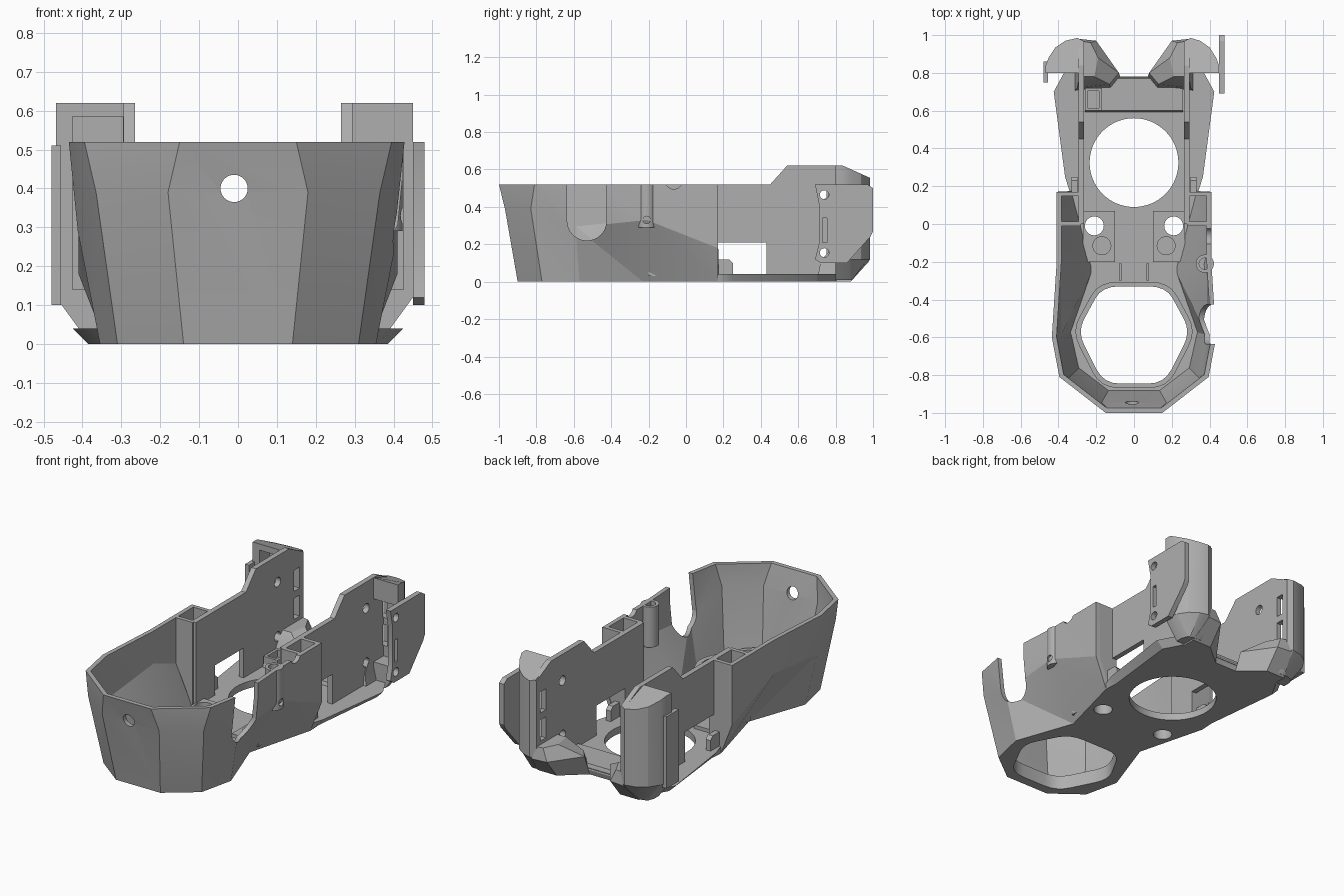
import bpy, bmesh, math
from mathutils import Vector

cube = bpy.data.objects.get("Cube")
if cube:
    bpy.data.objects.remove(cube)

grey = bpy.data.materials.new("plain grey")
grey.use_nodes = True
grey.diffuse_color = (0.43, 0.43, 0.43, 1)
grey.node_tree.nodes["Principled BSDF"].inputs["Base Color"].default_value = (0.43, 0.43, 0.43, 1)
parts = []


def add(name, verts, faces, recalc=True):
    bm = bmesh.new()
    vs = [bm.verts.new(v) for v in verts]
    for f in faces:
        bm.faces.new([vs[i] for i in f])
    if recalc:
        bmesh.ops.recalc_face_normals(bm, faces=bm.faces)
    me = bpy.data.meshes.new(name)
    bm.to_mesh(me)
    bm.free()
    me.materials.append(grey)
    ob = bpy.data.objects.new(name, me)
    bpy.context.collection.objects.link(ob)
    parts.append(ob)
    return ob


def loft(name, rings):
    """Closed solid through rings of equal point count."""
    n = len(rings[0])
    faces = [list(range(n)), [(len(rings) - 1) * n + i for i in range(n)]]
    for r in range(len(rings) - 1):
        for i in range(n):
            j = (i + 1) % n
            faces.append([r * n + i, r * n + j, (r + 1) * n + j, (r + 1) * n + i])
    return add(name, [p for ring in rings for p in ring], faces)


def prism(name, pts, lo, hi, axis="z"):
    def put(a, b, c):
        return {"z": (a, b, c), "x": (c, a, b), "y": (a, c, b)}[axis]
    return loft(name, [[put(a, b, c) for a, b in pts] for c in (lo, hi)])


def box(name, x, y, z):
    return prism(name, [(x[0], y[0]), (x[1], y[0]), (x[1], y[1]), (x[0], y[1])], *z)


def circle(a, b, r, n=32):
    return [(a + r * math.cos(math.tau * i / n), b + r * math.sin(math.tau * i / n)) for i in range(n)]


def mirrored(half):
    return half + [(-x, y) for x, y in reversed(half)]


def rounded(pts):
    out = []
    for i, p in enumerate(pts):
        a, p, b = Vector(pts[i - 1]), Vector(p), Vector(pts[(i + 1) % len(pts)])
        q, r = p.lerp(a, 0.27), p.lerp(b, 0.27)
        for t in (0, 0.25, 0.5, 0.75, 1):
            out.append(tuple(q.lerp(p, t).lerp(p.lerp(r, t), t)))
    return out


def bake(ob):
    bpy.context.view_layer.update()
    dg = bpy.context.evaluated_depsgraph_get()
    me = bpy.data.meshes.new_from_object(ob.evaluated_get(dg))
    ob.modifiers.clear()
    ob.data = me


def cut(ob, *cutters):
    """Apply boolean cuts and throw the cutters away."""
    for c in cutters:
        m = ob.modifiers.new("cut", "BOOLEAN")
        m.operation, m.solver, m.object = "DIFFERENCE", "EXACT", c
        c.hide_render = True
    bake(ob)
    for c in cutters:
        parts.remove(c)
        bpy.data.objects.remove(c)


# Faceted front shell: top, middle and bottom of each corner, from back to front
columns = [((.41, .17, .52), (.41, .17, .18), (.34, .17, 0)),
           ((.41, -.21, .52), (.41, -.21, .33), (.235, -.23, 0)),
           ((.435, -.6, .52), (.412, -.59, .29), (.355, -.57, 0)),
           ((.395, -.81, .52), (.365, -.83, .39), (.31, -.77, 0)),
           ((.15, -1, .52), (.18, -.968, .39), (.14, -.9, 0))]
columns += [tuple((-x, y, z) for x, y, z in c) for c in reversed(columns)]
faces = []
for i in range(len(columns) - 1):
    for k in (0, 1):
        a, b, c, d = 3 * i + k + 1, 3 * i + k, 3 * i + k + 3, 3 * i + k + 4
        if i < 5:
            faces += [[b, a, c], [a, d, c]]
        else:
            faces += [[b, a, d], [b, d, c]]
shell = add("front_shell", [p for c in columns for p in c], [f[::-1] for f in faces], recalc=False)
# Vertices lean outwards, so thicken towards the centre line
centre = Vector((0, -.4, .25))
mesh = shell.data
if sum(p.normal.dot(p.center - centre) for p in mesh.polygons) < 0:
    mesh.flip_normals()
wall = shell.modifiers.new("wall", "SOLIDIFY")
wall.thickness, wall.offset, wall.use_even_offset = 0.025, -1, True
bake(shell)
for v in shell.data.vertices:
    v.co.z = min(max(v.co.z, 0), 0.52)
cut(shell,
    prism("hole_cutter", circle(-.01, .4, .035), -1.2, -.8, "y"),
    prism("notch_round", circle(-.53, .325, .105), .3, .6, "x"),
    prism("notch_slot", [(-.635, .32), (-.425, .32), (-.425, .7), (-.635, .7)], .3, .6, "x"),
    prism("dip_cutter", circle(-.065, .54, .045), .3, .6, "x"))

# Cable tube on the left wall, with a round port
tube = prism("cable_tube", circle(.375, -.21, .048), .29, .52)
cut(tube, prism("bore", circle(.375, -.21, .03), .31, .6),
    prism("port", circle(-.21, .33, .02), .37, .6, "x"))

# Floor with its openings
front = [(.14, -.9), (.31, -.77), (.355, -.57), (.235, -.23), (.34, .17)]
low = mirrored(front + [(.335, .25), (.385, .7), (.33, .8), (.07, .77)])
high = mirrored(front + [(.365, .25), (.425, .7), (.36, .82), (.07, .78)])
floor = loft("floor", [[(x, y, 0) for x, y in low], [(x, y, .04) for x, y in high]])
opening = [(.17, -.33), (.3, -.57), (.16, -.845), (-.16, -.845), (-.3, -.57), (-.17, -.33)]
cut(floor,
    prism("fan_cutter", circle(0, .325, .235, 64), -.1, .2),
    prism("mouth_cutter", rounded(opening), -.1, .2),
    prism("hole_left", circle(.21, -.01, .05), -.1, .2),
    prism("hole_right", circle(-.21, -.01, .05), -.1, .2))

# Raised collar around the front opening
wide = [(x * 1.1, -.59 + (y + .59) * 1.09) for x, y in opening]
collar = prism("opening_collar", rounded(wide), .03, .08)
cut(collar, prism("collar_cutter", rounded(opening), -.1, .2))

# Rear cross bar and small square socket
prism("rear_cross_bar", [(.59, .03), (.78, .03), (.77, .06), (.6, .06)], -.26, .26, "x")
socket = box("square_socket", (-.26, -.17), (.6, .72), (.05, .1))
cut(socket, box("socket_cutter", (-.245, -.185), (.615, .705), (.04, .2)))

side_profile = [(0, .02), (0, .52), (.45, .52), (.54, .62), (.84, .62), (.97, .555), (.97, .12), (.88, .02)]
pod_outline = [(.27, .8), (.27, .97), (.3, .985), (.35, .97), (.4, .935), (.435, .88), (.45, .84), (.45, .8)]

for s, side in ((1, "left"), (-1, "right")):
    def sx(a, b):
        return tuple(sorted((s * a, s * b)))

    def slots():
        return [box("slot", sx(.2, .32), (.885, .935), (z, z + .12)) for z in (.2, .36)]

    # Side plate with window, screw holes and rear slots
    plate = prism(side + "_side_plate", side_profile, *sx(.265, .295), "x")
    reach = sx(.2, .4)
    cut(plate,
        prism("window", [(.17, .04), (.43, .04), (.43, .21), (.17, .21)], *reach, "x"),
        prism("screw_high", circle(.735, .47, .027), *reach, "x"),
        prism("screw_low", circle(.735, .16, .027), *reach, "x"), *slots())

    # Hollow column behind the shell
    back = [(s * .28, .04), (s * .335, .04), (s * .4, .18), (s * .4, .52), (s * .28, .52)]
    mid_wall = [(s * .28, .03), (s * .285, .04), (s * .315, .11), (s * .39, .27), (s * .39, .52), (s * .28, .52)]
    prism(side + "_column_back", back, .147, .17, "y")
    prism(side + "_column_front", mid_wall, -.01, .013, "y")
    prism(side + "_window_clip", [(.17, .03), (.25, .03), (.25, .1), (.23, .12), (.17, .12)],
          *sx(.3, .33), "x")

    # Rear pod with a pocket open to the front; the right one is wider
    wide_pod = 1.0 if s > 0 else 1.04
    outline = [(s * (x if x < .31 else x * wide_pod), y) for x, y in pod_outline]
    base = [(x - s * (.08 if abs(x) > .35 else 0), min(y, .89), .01) for x, y in outline]
    mid = [(x, y, .12) for x, y in outline]
    top = [(x, y, min(.62, .62 - .45 * (y - .84))) for x, y in outline]
    pod = loft(side + "_rear_pod", [base, mid, top])
    pocket = box("pocket", sx(.296, .425), (.5, .89), (.14, .585 if s < 0 else .5))
    cut(pod, pocket, *slots())

    # Low wedge joining pod and floor
    loft(side + "_rear_wedge",
         [[(s * x, y, 0) for x, y in ((.07, .77), (.2, .88), (.32, .88), (.32, .7), (.12, .7))],
          [(s * x, y, .11) for x, y in ((.08, .8), (.2, .97), (.29, .98), (.3, .72), (.13, .74))],
          [(s * x, y, .18) for x, y in ((.19, .88), (.23, .96), (.29, .97), (.29, .78), (.21, .78))]])

    # Raised floor pad, boss and rib
    pad = box(side + "_floor_pad", sx(.1, .27), (-.2, .07), (.03, .06))
    cut(pad, prism("pad_hole", circle(s * .21, -.01, .05), -.1, .2))
    prism(side + "_floor_boss", circle(s * .17, -.115, .05), .05, .07)
    box(side + "_floor_rib", sx(.065, .08), (-.3, -.21), (.03, .09))

# Thin flange on the front of the right pod
prism("right_pod_flange", [(.75, .1), (.86, .1), (.86, .51), (.75, .51)], -.48, -.455, "x")

# Mounting bracket on the left pod
bracket = prism("left_bracket", [(.69, .12), (.72, .1), (.86, .1), (.985, .24), (1, .27), (1, .5),
                                 (.97, .52), (.69, .52), (.71, .42), (.71, .2)], .45, .48, "x")
cut(bracket,
    prism("bolt_high", circle(.74, .465, .024), .4, .6, "x"),
    prism("bolt_low", circle(.74, .155, .024), .4, .6, "x"),
    prism("bolt_slot", [(.73, .21), (.755, .21), (.755, .34), (.73, .34)], .4, .6, "x"))

# Shading: gentle folds smooth, corners crisp
for ob in bpy.context.selected_objects:
    ob.select_set(False)
for ob in parts:
    ob.select_set(True)
bpy.context.view_layer.objects.active = shell
bpy.ops.object.shade_smooth_by_angle(angle=math.radians(22))
